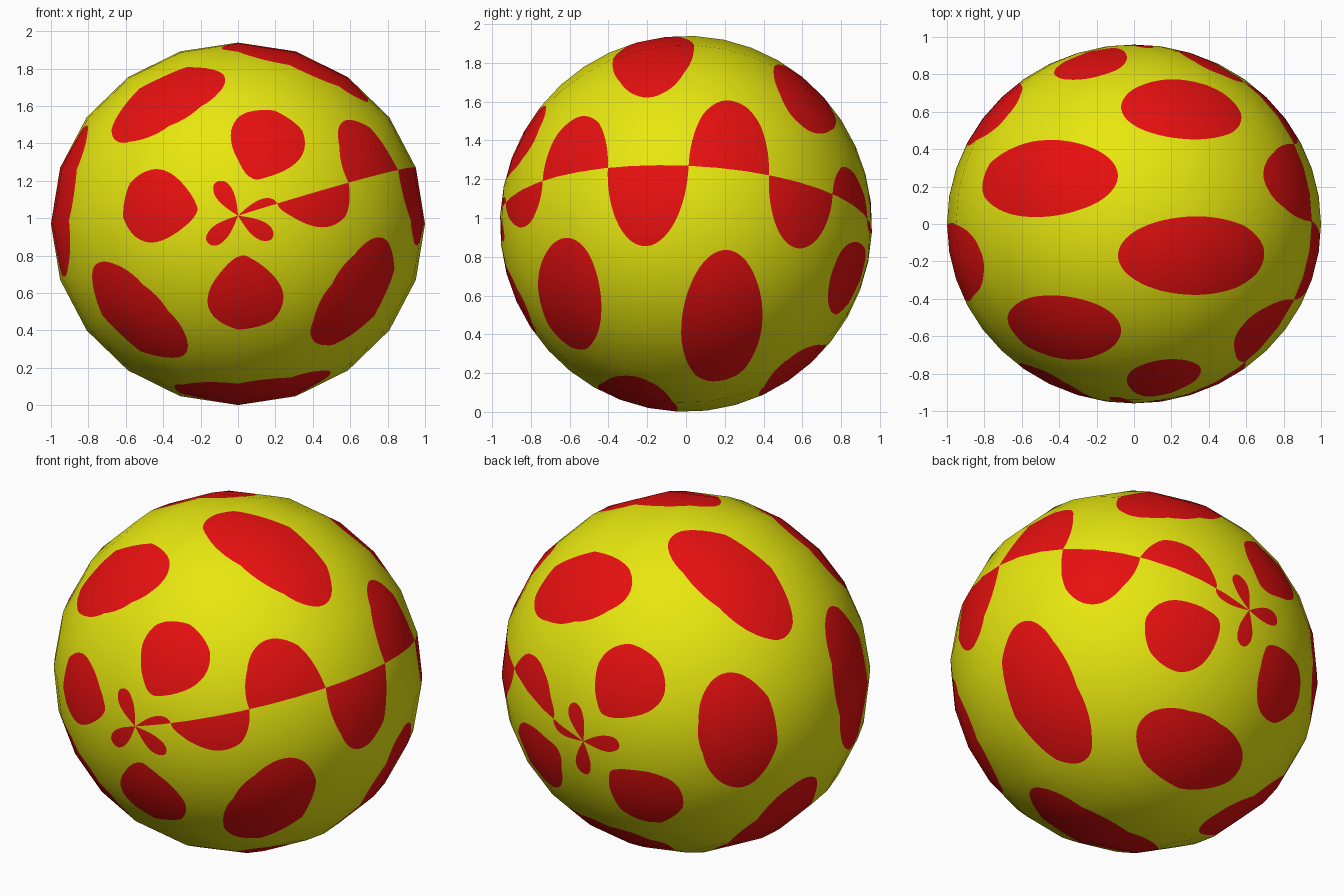
import bpy, bmesh, math
from mathutils import Vector

if "Cube" in bpy.data.objects:
    bpy.data.objects.remove(bpy.data.objects["Cube"])

SEG = 18.0                     # degrees per side of the 20-sided ball
RING = 9.0                     # degrees between rings
RADII = (1.0, 0.96, 0.97)
TILT = math.radians(-2.6)
SEAM = 18.0                    # where the dot pattern starts and ends
ROW = 180 / 7                  # row height; dots are ROW wide each side, ROW/2 tall each side
PERIOD = 4 * ROW               # spacing of dots along one row
NU, NT = 160, 120              # cutting grid


def mat(name, rgb):
    m = bpy.data.materials.new(name)
    m.diffuse_color = (*rgb, 1)
    m.use_nodes = True
    m.node_tree.nodes["Principled BSDF"].inputs["Base Color"].default_value = m.diffuse_color
    return m


def poly(angle, step):
    """Point on a unit polygon whose corners lie every step degrees."""
    i = math.floor(angle / step + 1e-7)
    k = angle / step - i
    a, b = math.radians(i * step), math.radians((i + 1) * step)
    return (math.cos(a) * (1 - k) + math.cos(b) * k,
            math.sin(a) * (1 - k) + math.sin(b) * k)


def surface(u, t):
    """Point on the faceted ball, poles on the y axis."""
    c, r = poly(t, RING)
    x, z = poly(u + SEAM, SEG)
    return Vector((RADII[0] * r * x, -RADII[1] * c, RADII[2] * r * z))


def dot(u, t):
    """Positive inside a dot; odd rows are shifted by half a period."""
    best = -9
    row = math.floor(t / ROW)
    for n in (row, row + 1):
        du = u - (PERIOD / 2 if n % 2 else 0)
        du -= round(du / PERIOD) * PERIOD
        best = max(best, 1 - math.hypot(du / ROW, (t - n * ROW) / (ROW / 2)))
    return best


bm = bmesh.new()
cache = {}


def vert(p):
    co = surface(*p)
    key = tuple(round(c, 5) + 0.0 for c in co)
    if key not in cache:
        cache[key] = bm.verts.new(co)
    return cache[key]


def add_face(points, index):
    vs = list(dict.fromkeys(vert(p) for p in points))
    if len(vs) > 2 and not bm.faces.get(vs):
        f = bm.faces.new(vs)
        f.material_index = index
        f.smooth = True


# ball skin, each grid cell cut along the dot outlines
for i in range(NU):
    for j in range(NT):
        cell = [(360 * a / NU, 180 * b / NT)
                for a, b in ((i, j), (i + 1, j), (i + 1, j + 1), (i, j + 1))]
        vals = [dot(*p) for p in cell]
        parts = ([], [])
        for k in range(4):
            p, q, a, b = cell[k], cell[(k + 1) % 4], vals[k], vals[(k + 1) % 4]
            parts[a > 0].append(p)
            if (a > 0) != (b > 0):
                s = a / (a - b)
                x = (p[0] + (q[0] - p[0]) * s, p[1] + (q[1] - p[1]) * s)
                parts[0].append(x)
                parts[1].append(x)
        for index in (0, 1):
            add_face(parts[index], index)

bmesh.ops.remove_doubles(bm, verts=bm.verts, dist=2e-5)
bmesh.ops.recalc_face_normals(bm, faces=bm.faces)
mesh = bpy.data.meshes.new("spotted_ball")
bm.to_mesh(mesh)
bm.free()
mesh.materials.append(mat("yellow", (0.8, 0.8, 0.005)))
mesh.materials.append(mat("red", (0.8, 0.005, 0.005)))

# round shading across the facets
mesh.normals_split_custom_set_from_vertices(
    [Vector([c / r ** 2 for c, r in zip(v.co, RADII)]).normalized() for v in mesh.vertices])

ball = bpy.data.objects.new("spotted_ball", mesh)
bpy.context.collection.objects.link(ball)
ball.rotation_euler.x = TILT
ball.location.z = 0.97
